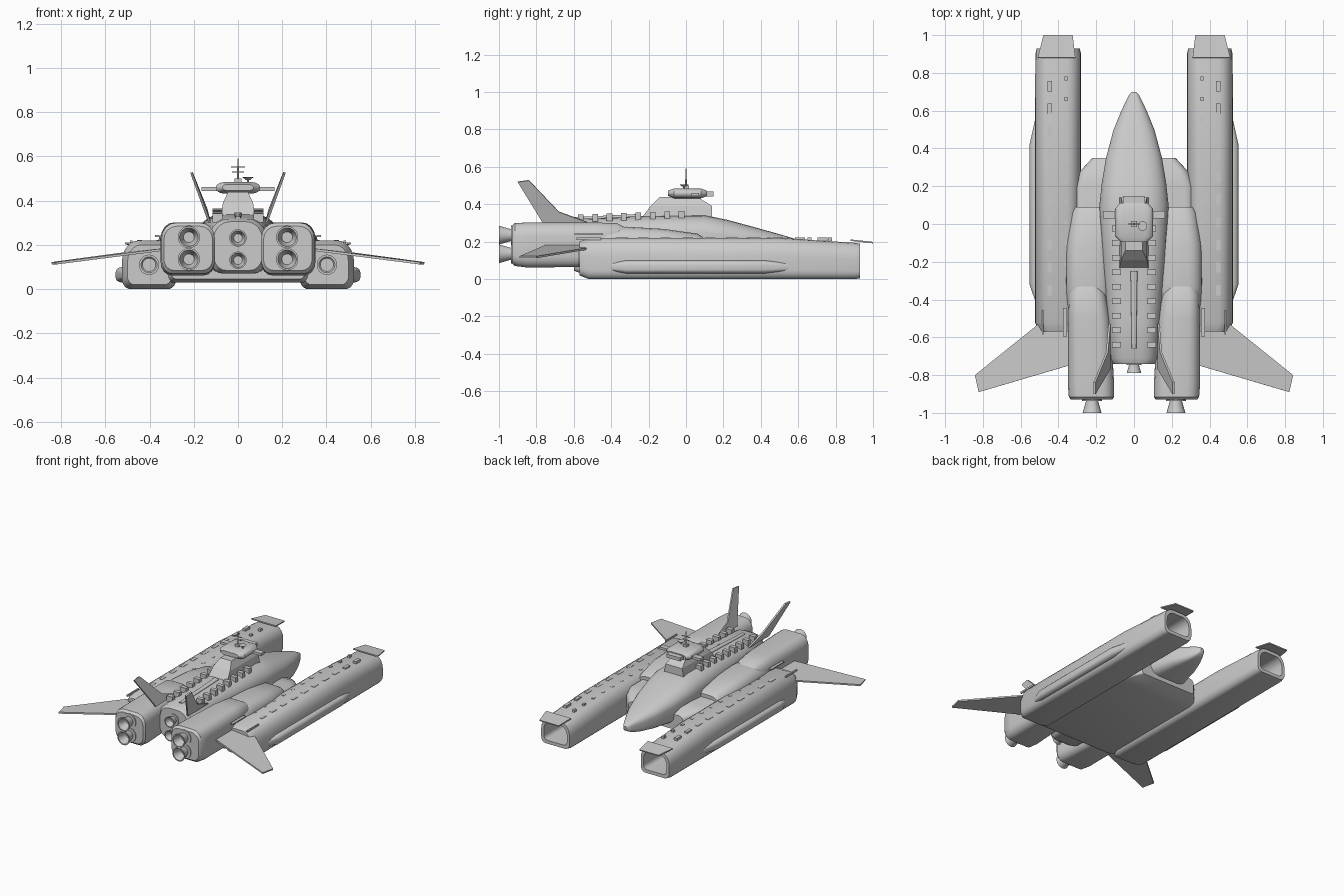
import bpy, bmesh, math
from mathutils import Vector, Matrix

if "Cube" in bpy.data.objects:
    bpy.data.objects.remove(bpy.data.objects["Cube"])


def finish(name, bm, mirror=False, smooth=True):
    bmesh.ops.recalc_face_normals(bm, faces=bm.faces)
    me = bpy.data.meshes.new(name)
    bm.to_mesh(me)
    bm.free()
    ob = bpy.data.objects.new(name, me)
    bpy.context.collection.objects.link(ob)
    if mirror:
        ob.modifiers.new("mirror", 'MIRROR')
    if smooth:
        bpy.ops.object.select_all(action='DESELECT')
        ob.select_set(True)
        bpy.context.view_layer.objects.active = ob
        bpy.ops.object.shade_smooth_by_angle(angle=math.radians(32))
    return ob


def bridge_rings(bm, rings):
    n = len(rings[0])
    for a, b in zip(rings, rings[1:]):
        for i in range(n):
            j = (i + 1) % n
            bm.faces.new((a[i], a[j], b[j], b[i]))
    bm.faces.new(rings[0])
    bm.faces.new(rings[-1])


def loft(name, sections, top=(.3, .3), bottom=(.2, .2), mirror=False, seg=4):
    """Sections (y, x0, x1, z0, z1) with elliptical corners, joined along y."""
    bm = bmesh.new()
    rings = []
    for y, x0, x1, z0, z1 in sections:
        w, h = x1 - x0, z1 - z0
        ring = []
        for k, (cx, cz, sx, sz) in enumerate(((x1, z1, -1, -1), (x0, z1, 1, -1),
                                              (x0, z0, 1, 1), (x1, z0, -1, 1))):
            f = top if k < 2 else bottom
            rx, rz = f[0] * w, f[1] * h
            for i in range(seg + 1):
                a = math.pi / 2 * (k + i / seg)
                ring.append(bm.verts.new((cx + sx * rx + rx * math.cos(a), y,
                                          cz + sz * rz + rz * math.sin(a))))
        rings.append(ring)
    bridge_rings(bm, rings)
    return finish(name, bm, mirror)


def lathe_y(name, x, z, profile, mirror=False, n=24):
    """Spin (y, radius) points around an axis parallel to y."""
    bm = bmesh.new()
    rings = [[bm.verts.new((x + r * math.cos(2 * math.pi * i / n), y,
                            z + r * math.sin(2 * math.pi * i / n))) for i in range(n)]
             for y, r in profile]
    bridge_rings(bm, rings)
    return finish(name, bm, mirror)


def boxes(name, items, mirror=False):
    """Items (centre, size) joined in a single object."""
    bm = bmesh.new()
    for c, s in items:
        bmesh.ops.create_cube(bm, size=1, matrix=Matrix.Translation(c) @ Matrix.Diagonal((*s, 1)))
    return finish(name, bm, mirror, False)


def frustum(name, lo, hi):
    """Rectangles (x_half, y0, y1, z) joined bottom to top."""
    bm = bmesh.new()
    rings = [[bm.verts.new(p) for p in ((-x, a, z), (x, a, z), (x, b, z), (-x, b, z))]
             for x, a, b, z in (lo, hi)]
    bridge_rings(bm, rings)
    return finish(name, bm, smooth=False)


def plate(name, pts, thick):
    bm = bmesh.new()
    bm.faces.new([bm.verts.new(p) for p in pts])
    ob = finish(name, bm, True, False)
    m = ob.modifiers.new("thickness", 'SOLIDIFY')
    m.thickness, m.offset = thick, 0
    return ob


def rod(name, p, q, r1, r2, n=10):
    p, q = Vector(p), Vector(q)
    d = q - p
    bm = bmesh.new()
    bmesh.ops.create_cone(bm, cap_ends=True, segments=n, radius1=r1, radius2=r2, depth=d.length,
                          matrix=Matrix.Translation((p + q) / 2) @ d.to_track_quat('Z', 'Y').to_matrix().to_4x4())
    return finish(name, bm)


# Central hull with pointed nose
loft("central_hull", [(-.74, -.11, .11, .085, .305), (-.71, -.13, .13, .07, .318),
                      (-.5, -.14, .14, .07, .325), (-.2, -.165, .165, .07, .338),
                      (.1, -.183, .183, .07, .342), (.22, -.17, .17, .075, .317),
                      (.35, -.148, .148, .08, .282), (.5, -.108, .108, .09, .24),
                      (.6, -.067, .067, .10, .21), (.66, -.038, .038, .115, .19),
                      (.69, -.022, .022, .13, .175), (.70, -.010, .010, .145, .165)],
     top=(.34, .35), bottom=(.25, .3), seg=5)
loft("dorsal_spine", [(-.66, -.012, .012, .30, .328), (-.25, -.018, .018, .32, .348)])

# Belly platform linking the pods
loft("belly_platform", [(-.6, -.30, .30, .045, .15), (-.56, -.32, .32, .03, .2),
                        (.2, -.32, .32, .03, .2), (.28, -.285, .285, .03, .19),
                        (.35, -.22, .22, .05, .16)], top=(.08, .3), bottom=(.04, .2))

# Shoulder fairings and engine blocks
loft("shoulder_fairing", [(-.5, .12, .345, .07, .24), (-.42, .12, .357, .07, .27),
                          (-.32, .12, .362, .07, .28), (-.12, .12, .36, .07, .268),
                          (.06, .12, .332, .08, .243), (.09, .13, .318, .09, .225)],
     top=(.3, .35), mirror=True)
loft("engine_block", [(-.93, .115, .335, .085, .285), (-.915, .105, .345, .07, .3),
                      (-.85, .105, .35, .062, .302), (-.5, .125, .35, .065, .302),
                      (-.37, .15, .345, .08, .30), (-.30, .19, .315, .1, .262)],
     top=(.27, .3), bottom=(.2, .25), mirror=True)

# Hangar pods, open towards +y
loft("hangar_pod", [(-.57, .30, .50, .02, .2), (-.52, .28, .525, 0, .22), (.5, .28, .525, 0, .22),
                    (.9, .28, .522, 0, .194), (.93, .287, .515, .004, .19),
                    (.93, .308, .494, .028, .166), (.1, .308, .494, .028, .166)],
     top=(.3, .45), bottom=(.16, .22), mirror=True, seg=5)
loft("side_pontoon", [(-.41, .49, .522, .045, .085), (-.32, .48, .553, .03, .1),
                      (.42, .48, .553, .03, .1), (.56, .49, .522, .045, .085)],
     top=(.4, .35), bottom=(.4, .3), mirror=True)
plate("pod_flap", [(.31, .88, .208), (.51, .88, .208), (.48, 1, .195), (.325, 1, .195)], .008)

# Engine nozzles
def nozzle(name, x, z, y0, y1, r0, r1, mirror):
    lathe_y(name, x, z, [(y0 + .02, r0), (y0, r0), (y1, r1), (y1, r1 * .84),
                         (y0 - .005, r0 * .8)], mirror)
    lathe_y(name + "_collar", x, z, [(y0 + .02, r1 * 1.05), (y0 - .006, r1 * 1.05),
                                     (y0 - .006, r1 * .7)], mirror)


for tag, z in (("upper", .235), ("lower", .135)):
    nozzle(tag + "_main_nozzle", .222, z, -.93, -1.0, .03, .05, True)
    nozzle(tag + "_center_nozzle", 0, z - .004, -.74, -.79, .024, .039, False)
lathe_y("pod_nozzle", .402, .11, [(-.55, .046), (-.578, .046), (-.578, .036), (-.571, .03)], True)

# Wings and tail fins
plate("wing", [(.33, -.45, .18), (.50, -.525, .163), (.842, -.80, .117),
               (.822, -.89, .117), (.33, -.745, .18)], .011)
plate("tail_fin", [(.13, -.53, .305), (.143, -.68, .36), (.21, -.84, .528),
                   (.208, -.9, .52), (.128, -.765, .30)], .011)
boxes("root_blade", [((.365, -.52, .24), (.02, .15, .008)), ((.483, -.52, .215), (.01, .13, .012))], True)

# Bridge tower and command deck
frustum("tower_base", (.078, -.235, .14, .33), (.068, -.19, .14, .39))
frustum("tower_neck", (.068, -.19, .14, .39), (.045, -.14, .06, .44))
loft("command_deck", [(-.095, -.07, .07, .445, .474), (-.065, -.1, .1, .432, .484),
                      (.08, -.1, .1, .432, .484), (.11, -.075, .075, .442, .474)],
     top=(.2, .45), bottom=(.2, .45))
boxes("deck_front", [((0, .12, .455), (.11, .055, .025))])
boxes("deck_winglet", [((.13, .05, .452), (.07, .04, .018))], True)

# Antennas and dish
rod("mast", (0, 0, .475), (0, 0, .59), .005, .003)
boxes("mast_bars", [((0, 0, .53), (.055, .005, .004)), ((0, 0, .553), (.065, .005, .004)),
                    ((0, 0, .49), (.03, .03, .02))])
rod("dish_post", (.045, -.01, .475), (.045, -.01, .5), .005, .005)
rod("dish", (.045, -.01, .494), (.045, -.01, .506), .01, .025, 16)

# Rows of raised windows
boxes("hull_windows", [((.093, -.64 + .077 * i, .322 + .0027 * i), (.046, .03, .04))
                       for i in range(9)], True)
boxes("pod_windows", [((.445, -.35 + .12 * i, .213), (.024, .055, .018)) for i in range(10)], True)
boxes("pod_vents", [((.36, -.32 + .109 * i, .213), (.017, .022, .018)) for i in range(11)], True)
